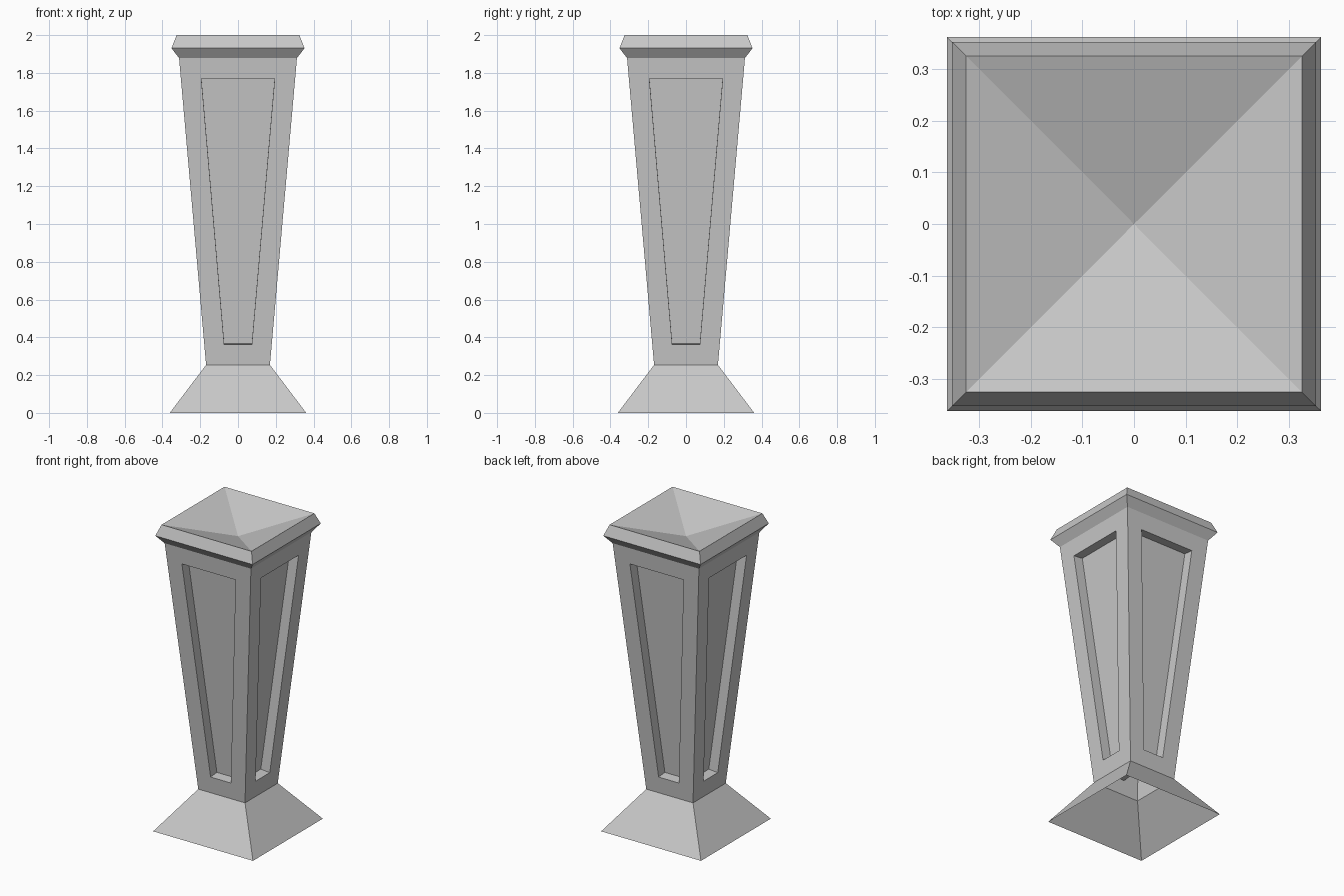
import bpy, bmesh
from mathutils import Vector, Matrix
from math import pi

if "Cube" in bpy.data.objects:
    bpy.data.objects.remove(bpy.data.objects["Cube"])

stone = bpy.data.materials.new("grey stone")
stone.diffuse_color = (0.58, 0.58, 0.58, 1)
stone.use_nodes = True
stone.node_tree.nodes["Principled BSDF"].inputs["Base Color"].default_value = stone.diffuse_color


def finish(bm, name):
    bmesh.ops.remove_doubles(bm, verts=bm.verts, dist=1e-4)
    mesh = bpy.data.meshes.new(name)
    bm.to_mesh(mesh)
    bm.free()
    mesh.materials.append(stone)
    bpy.context.collection.objects.link(bpy.data.objects.new(name, mesh))


def four_sided(name, front_faces):
    """Repeat the front faces around the z axis to make all four sides."""
    bm = bmesh.new()
    for i in range(4):
        turn = Matrix.Rotation(i * pi / 2, 3, 'Z')
        for face in front_faces:
            bm.faces.new([bm.verts.new(turn @ Vector(p)) for p in face])
    finish(bm, name)


def band(z0, r0, z1, r1):
    """Front face of a square tapered band, between two half widths."""
    return [(-r0, -r0, z0), (r0, -r0, z0), (r1, -r1, z1), (-r1, -r1, z1)]


NECK_Z, NECK_R = 0.254, 0.169
TOP_Z, TOP_R = 1.878, 0.312

# flared foot, open underneath
four_sided("flared_foot", [band(0, 0.361, NECK_Z, NECK_R)])


# tapered shaft with a recessed panel in each side
def on_face(x, z):
    t = (z - NECK_Z) / (TOP_Z - NECK_Z)
    return Vector((x, -(NECK_R + t * (TOP_R - NECK_R)), z))


outer = [Vector(p) for p in band(NECK_Z, NECK_R, TOP_Z, TOP_R)]
rim = [on_face(-0.073, 0.362), on_face(0.073, 0.362),
       on_face(0.194, 1.77), on_face(-0.194, 1.77)]
normal = (outer[1] - outer[0]).cross(outer[3] - outer[0]).normalized()
back = [p - normal * 0.065 for p in rim]
faces = [back]
for i in range(4):
    j = (i + 1) % 4
    faces.append([outer[i], outer[j], rim[j], rim[i]])
    faces.append([rim[i], rim[j], back[j], back[i]])
four_sided("panelled_shaft", faces)

# bevelled cap with a sunken pyramid top
four_sided("cap", [
    band(TOP_Z, TOP_R, 1.931, 0.352),
    band(1.931, 0.352, 2.0, 0.325),
    [(-0.325, -0.325, 2.0), (0.325, -0.325, 2.0), (0, 0, 1.888)],
])
